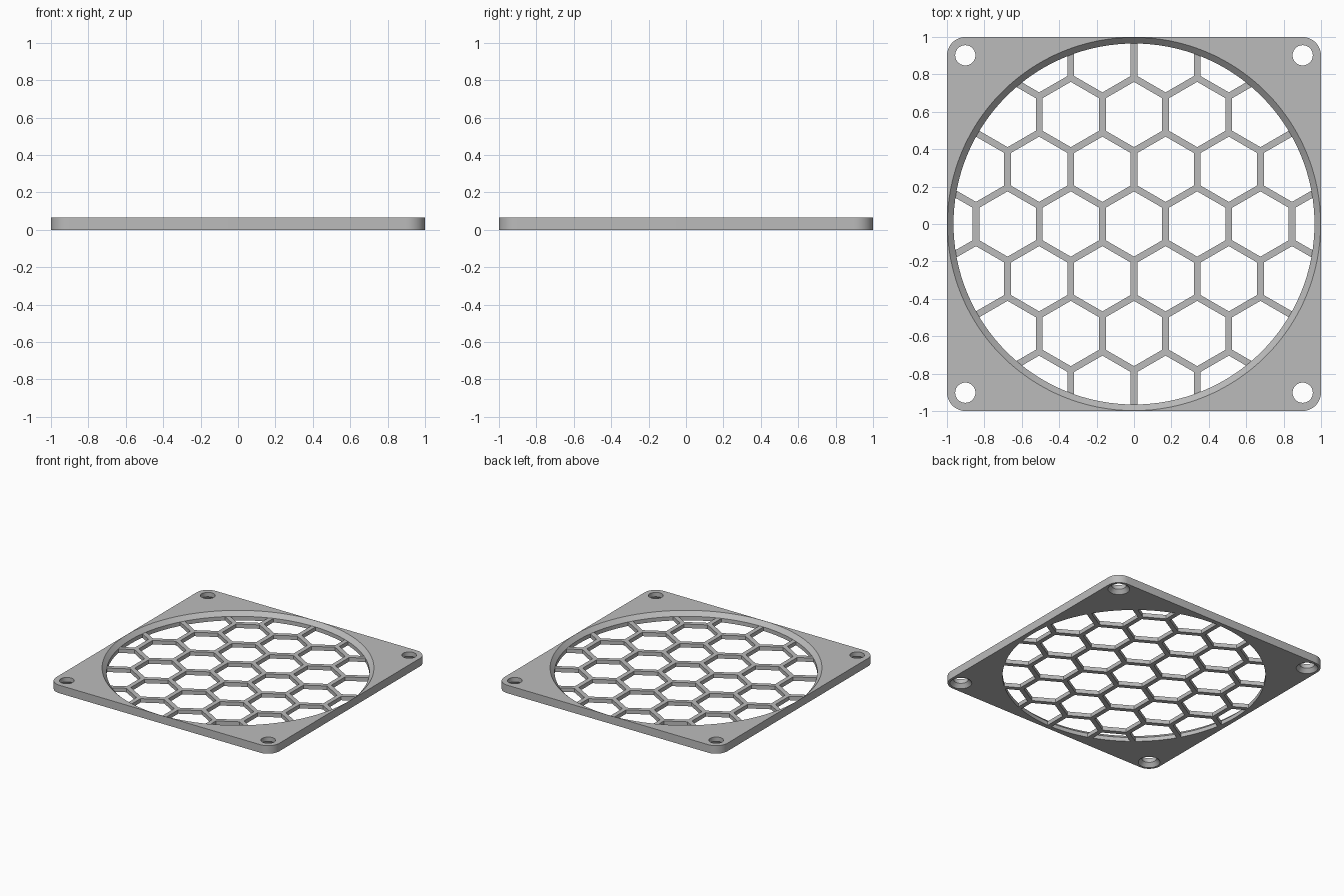
import bpy
import bmesh
from math import pi, sin, cos, sqrt

THICK = 0.065       # frame thickness
GRID_TOP = 0.032    # height of the honeycomb bars
BORE = 0.965        # radius of the central opening
PITCH = 0.338       # honeycomb spacing
BAR = 0.036         # honeycomb bar width
HOLE = 0.902        # screw hole offset

if "Cube" in bpy.data.objects:
    bpy.data.objects.remove(bpy.data.objects["Cube"], do_unlink=True)

grey = bpy.data.materials.new("light grey plastic")
grey.use_nodes = True
colour = (0.5, 0.5, 0.5, 1)
grey.diffuse_color = colour
grey.node_tree.nodes["Principled BSDF"].inputs["Base Color"].default_value = colour


def circle(radius, count, x=0, y=0, start=0):
    return [(x + radius * cos(start + 2 * pi * i / count),
             y + radius * sin(start + 2 * pi * i / count)) for i in range(count)]


def loft(bm, rings):
    """Close a solid through a list of (outline, height) rings."""
    loops = [[bm.verts.new((x, y, z)) for x, y in outline] for outline, z in rings]
    bm.faces.new(loops[0][::-1])
    bm.faces.new(loops[-1])
    for low, high in zip(loops, loops[1:]):
        for i in range(len(low)):
            j = (i + 1) % len(low)
            bm.faces.new((low[i], low[j], high[j], high[i]))


def solid(name, stacks):
    bm = bmesh.new()
    for rings in stacks:
        loft(bm, rings)
    mesh = bpy.data.meshes.new(name)
    bm.to_mesh(mesh)
    bm.free()
    mesh.materials.append(grey)
    obj = bpy.data.objects.new(name, mesh)
    bpy.context.collection.objects.link(obj)
    return obj


def activate(obj):
    bpy.ops.object.select_all(action='DESELECT')
    obj.select_set(True)
    bpy.context.view_layer.objects.active = obj


def cut(target, cutter):
    activate(target)
    mod = target.modifiers.new("cut", 'BOOLEAN')
    mod.operation = 'DIFFERENCE'
    mod.solver = 'EXACT'
    mod.object = cutter
    bpy.ops.object.modifier_apply(modifier=mod.name)
    bpy.data.objects.remove(cutter, do_unlink=True)


# Square frame with rounded corners
radius, steps = 0.1, 12
outline = []
for k, (sx, sy) in enumerate([(1, 1), (-1, 1), (-1, -1), (1, -1)]):
    for i in range(steps + 1):
        a = (k + i / steps) * pi / 2
        outline.append((sx * (1 - radius) + radius * cos(a),
                        sy * (1 - radius) + radius * sin(a)))
frame = solid("frame", [[(outline, 0), (outline, THICK)]])

# Central opening: straight below, flared above
flare = 0.998
bore = [(circle(BORE, 128), -0.1), (circle(BORE, 128), GRID_TOP),
        (circle(flare, 128), THICK), (circle(flare, 128), 0.2)]
cut(frame, solid("bore_cutter", [bore]))

# Four screw holes, countersunk from below
screws = []
for x in (-HOLE, HOLE):
    for y in (-HOLE, HOLE):
        wide, narrow = circle(0.08, 40, x, y), circle(0.054, 40, x, y)
        screws.append([(wide, -0.1), (wide, 0), (narrow, 0.03), (narrow, 0.2)])
cut(frame, solid("screw_cutter", screws))

# Honeycomb grille: a disc with hexagonal cells cut out
disc = circle(BORE + 0.003, 128)
grille = solid("honeycomb_grille", [[(disc, 0), (disc, GRID_TOP)]])
cells = []
for row in range(-4, 5):
    for col in range(-4, 5):
        x = (col + 0.5 * (row % 2)) * PITCH
        y = row * PITCH * sqrt(3) / 2
        if x * x + y * y < 1.4:
            cell = circle((PITCH - BAR) / sqrt(3), 6, x, y, pi / 6)
            cells.append([(cell, -0.1), (cell, 0.2)])
cut(grille, solid("cell_cutter", cells))

for part in (frame, grille):
    activate(part)
    bpy.ops.object.shade_smooth_by_angle(angle=pi / 7)
